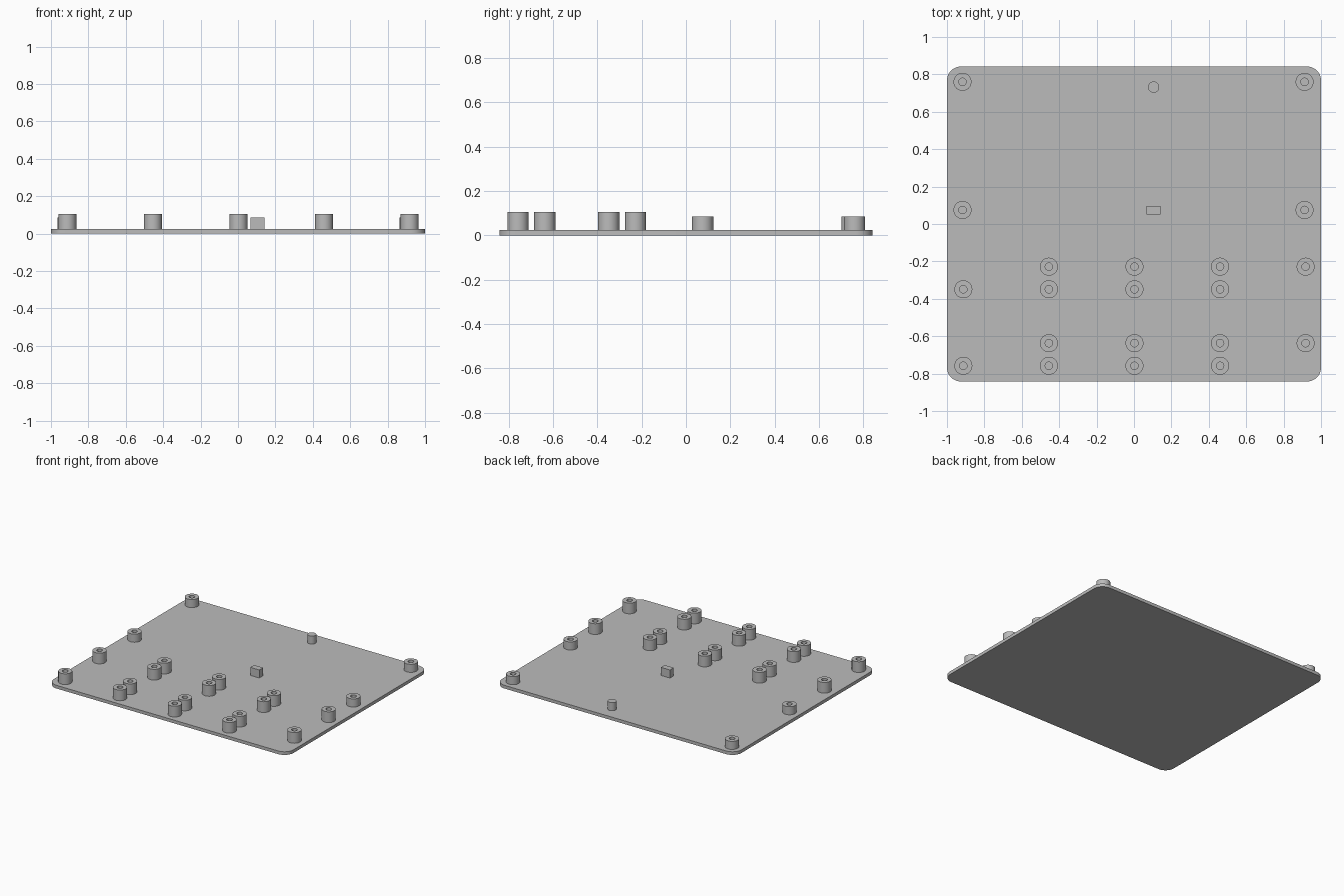
import bpy
import bmesh
import math

cube = bpy.data.objects.get("Cube")
if cube:
    bpy.data.objects.remove(cube, do_unlink=True)

grey = bpy.data.materials.new("plain grey")
grey.use_nodes = True
color = (0.5, 0.5, 0.5, 1)
grey.diffuse_color = color
grey.node_tree.nodes["Principled BSDF"].inputs["Base Color"].default_value = color

HALF_X, HALF_Y, CORNER = 1.0, 0.842, 0.075
FLOOR = 0.024          # top of the plate
TALL, SHORT = 0.105, 0.085
OUTER, BORE = 0.048, 0.02


def finish(name, bm, smooth=True):
    """Turn a bmesh into a named grey object."""
    bmesh.ops.recalc_face_normals(bm, faces=bm.faces)
    mesh = bpy.data.meshes.new(name)
    bm.to_mesh(mesh)
    bm.free()
    mesh.materials.append(grey)
    obj = bpy.data.objects.new(name, mesh)
    bpy.context.collection.objects.link(obj)
    if smooth:
        bpy.ops.object.select_all(action="DESELECT")
        bpy.context.view_layer.objects.active = obj
        obj.select_set(True)
        bpy.ops.object.shade_smooth_by_angle(angle=math.radians(30))
    return obj


def prism(name, outline, z0, z1, smooth=True):
    """Extrude a closed outline between two heights."""
    bm = bmesh.new()
    base = bm.faces.new([bm.verts.new((x, y, z0)) for x, y in outline])
    grown = bmesh.ops.extrude_face_region(bm, geom=[base], use_keep_orig=True)
    top = [v for v in grown["geom"] if isinstance(v, bmesh.types.BMVert)]
    bmesh.ops.translate(bm, verts=top, vec=(0, 0, z1 - z0))
    return finish(name, bm, smooth)


def ring(x, y, radius, count=32):
    return [(x + radius * math.cos(math.tau * i / count),
             y + radius * math.sin(math.tau * i / count)) for i in range(count)]


def standoff(name, x, y, top):
    """Hollow screw post: outer wall, rim and bore loops joined by quads."""
    bm = bmesh.new()
    loops = []
    for radius, z in ((OUTER, FLOOR), (OUTER, top), (BORE, top), (BORE, FLOOR)):
        loops.append([bm.verts.new((px, py, z)) for px, py in ring(x, y, radius)])
    for a, b in zip(loops, loops[1:] + loops[:1]):
        for i in range(len(a)):
            j = (i + 1) % len(a)
            bm.faces.new((a[i], a[j], b[j], b[i]))
    return finish(name, bm)


# Base plate with rounded corners
outline = []
for quarter, (sx, sy) in enumerate(((1, 1), (-1, 1), (-1, -1), (1, -1))):
    for step in range(13):
        a = math.pi / 2 * (quarter + step / 12)
        outline.append((sx * (HALF_X - CORNER) + CORNER * math.cos(a),
                        sy * (HALF_Y - CORNER) + CORNER * math.sin(a)))
prism("base_plate", outline, 0, FLOOR)

# Short posts along the two sides
for y in (0.76, 0.075):
    for x in (-0.917, 0.912):
        standoff("short_standoff", x, y, SHORT)

# Tall posts: two staggered rows, repeated
for shift in (0, -0.409):
    for i in range(4):
        standoff("tall_standoff", -0.455 + 0.4575 * i, -0.228 + shift, TALL)
        standoff("tall_standoff", -0.9125 + 0.4575 * i, -0.349 + shift, TALL)

# Solid support peg and block
prism("support_peg", ring(0.105, 0.732, 0.03), FLOOR, SHORT)
prism("support_block",
      [(0.067, 0.051), (0.142, 0.051), (0.142, 0.096), (0.067, 0.096)],
      FLOOR, SHORT, smooth=False)
